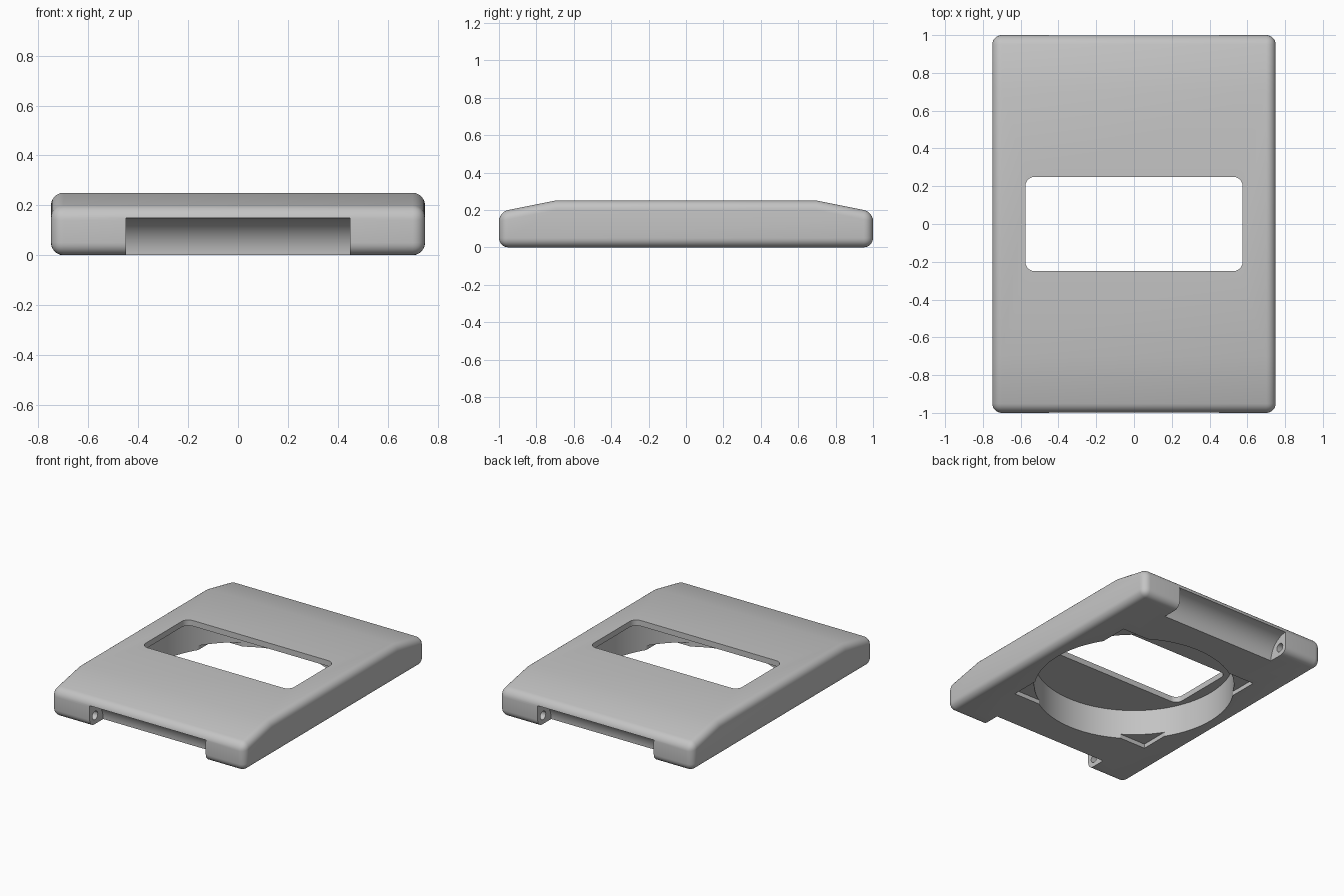
import bpy, bmesh, math

if "Cube" in bpy.data.objects:
    bpy.data.objects.remove(bpy.data.objects["Cube"], do_unlink=True)

grey = bpy.data.materials.new("light_grey")
grey.use_nodes = True
colour = (0.55, 0.55, 0.55, 1)
grey.diffuse_color = colour
grey.node_tree.nodes["Principled BSDF"].inputs["Base Color"].default_value = colour


def finish(name, bm):
    bmesh.ops.recalc_face_normals(bm, faces=bm.faces)
    mesh = bpy.data.meshes.new(name)
    bm.to_mesh(mesh)
    bm.free()
    mesh.materials.append(grey)
    obj = bpy.data.objects.new(name, mesh)
    bpy.context.collection.objects.link(obj)
    return obj


def extrude(profile, offset):
    """Solid made by sweeping a closed outline along an offset."""
    bm = bmesh.new()
    face = bm.faces.new([bm.verts.new(p) for p in profile])
    result = bmesh.ops.extrude_face_region(bm, geom=[face], use_keep_orig=True)
    moved = [v for v in result["geom"] if isinstance(v, bmesh.types.BMVert)]
    bmesh.ops.translate(bm, verts=moved, vec=offset)
    return bm


def arc(cx, cy, r, start, end, steps):
    angles = [math.radians(start + (end - start) * i / steps) for i in range(steps + 1)]
    return [(cx + r * math.cos(a), cy + r * math.sin(a)) for a in angles]


def cut(target, name, bm):
    cutter = finish(name, bm)
    cutter.hide_render = True
    mod = target.modifiers.new(name, "BOOLEAN")
    mod.operation = "DIFFERENCE"
    mod.solver = "EXACT"
    mod.object = cutter
    bpy.context.view_layer.objects.active = target
    bpy.ops.object.modifier_apply(modifier=name)
    bpy.data.objects.remove(cutter, do_unlink=True)


# Plate: side profile with sloped ends, rounded everywhere but the top creases
side = [(-1, 0), (1, 0), (1, 0.19), (0.7, 0.25), (-0.7, 0.25), (-1, 0.19)]
bm = extrude([(-0.75, y, z) for y, z in side], (1.5, 0, 0))
rounded = [e for e in bm.edges
           if not all(abs(v.co.z - 0.25) < 0.001 and abs(abs(v.co.y) - 0.7) < 0.001
                      for v in e.verts) or e.verts[0].co.y * e.verts[1].co.y < 0]
bmesh.ops.bevel(bm, geom=rounded, offset=0.05, segments=6, profile=0.5,
                affect="EDGES", clamp_overlap=True)
plate = finish("cover_plate", bm)

# Round cavity in the underside
cut(plate, "round_cavity",
    extrude([(x, y, -0.1) for x, y in arc(0, 0, 0.65, 0, 360, 96)[:-1]], (0, 0, 0.31)))

# Shallow square recess whose corners reach past the cavity
h = 0.55
cut(plate, "square_recess",
    extrude([(-h, -h, -0.1), (h, -h, -0.1), (h, h, -0.1), (-h, h, -0.1)], (0, 0, 0.13)))

# Window with rounded corners
outline = []
for i, (sx, sy) in enumerate([(1, 1), (-1, 1), (-1, -1), (1, -1)]):
    outline += arc(sx * 0.525, sy * 0.2, 0.05, i * 90, i * 90 + 90, 6)
cut(plate, "window", extrude([(x, y, 0.1) for x, y in outline], (0, 0, 0.3)))

# Curved hinge notch and pin holes at each end
for s, end in ((-1, "front"), (1, "back")):
    curve = arc(0, 0, 0.15, 0, 90, 16)
    notch = [(-0.1, 0.15), (-0.1, -0.1), (0.15, -0.1)] + curve
    cut(plate, end + "_notch",
        extrude([(-0.45, s * (1 - d), z) for d, z in notch], (0.9, 0, 0)))
    cut(plate, end + "_pin_holes",
        extrude([(-0.55, s * (1 - d), z) for d, z in arc(0.06, 0.06, 0.03, 0, 360, 24)[:-1]],
                (1.1, 0, 0)))

bpy.ops.object.select_all(action="DESELECT")
plate.select_set(True)
bpy.context.view_layer.objects.active = plate
bpy.ops.object.shade_smooth_by_angle(angle=math.radians(25))
